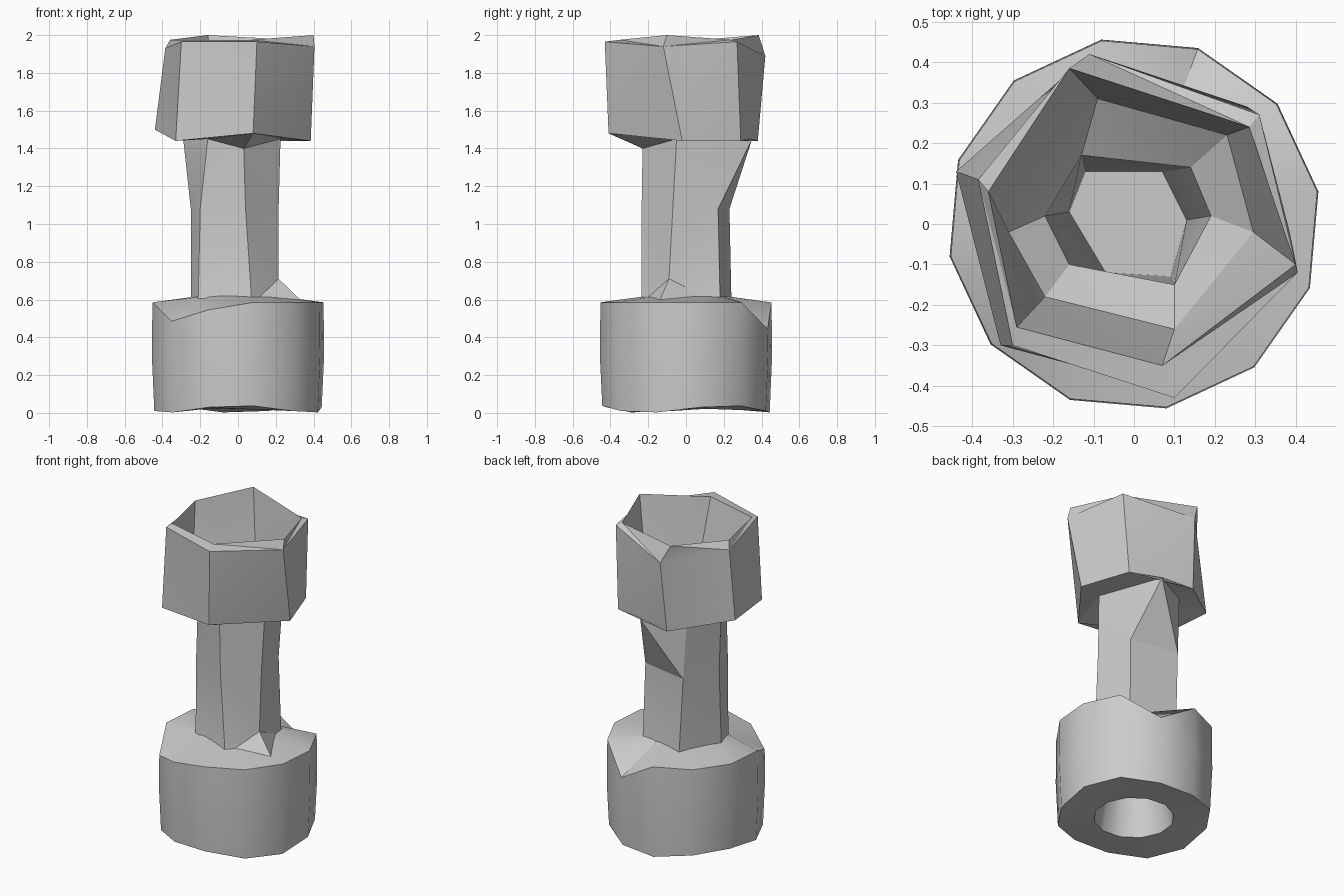
import bpy
import bmesh
import math

default_cube = bpy.data.objects.get("Cube")
if default_cube:
    bpy.data.objects.remove(default_cube, do_unlink=True)

# One plain grey for every part
grey = bpy.data.materials.new("plain grey")
grey.use_nodes = True
colour = (0.6, 0.6, 0.6, 1)
grey.diffuse_color = colour
grey.node_tree.nodes["Principled BSDF"].inputs["Base Color"].default_value = colour


def level(height, outline, **raised):
    """Ring of points at one height; keywords a..f give single corners their own height."""
    return [(x, y, raised.get(corner, height))
            for corner, (x, y) in zip("abcdef", outline)]


def round_level(radius, height, wave=0.0, dips=None):
    """Regular ring, uneven in height, with some corners dropped."""
    sides = 12
    ring = []
    for index in range(sides):
        angle = math.tau * index / sides + math.radians(10)
        drop = (dips or {}).get(index, 0)
        ring.append((radius * math.cos(angle), radius * math.sin(angle),
                     height + wave * math.sin(angle * 3) - drop))
    return ring


def loft(name, rings, cap_start=False, cap_end=False, smooth_angle=25):
    """Skin a series of rings with equal corner counts."""
    mesh = bpy.data.meshes.new(name)
    bm = bmesh.new()
    loops = [[bm.verts.new(point) for point in ring] for ring in rings]
    for lower, upper in zip(loops, loops[1:]):
        count = len(lower)
        for index in range(count):
            after = (index + 1) % count
            bm.faces.new((lower[index], lower[after], upper[after], upper[index]))
    if cap_start:
        bm.faces.new(list(reversed(loops[0])))
    if cap_end:
        bm.faces.new(loops[-1])
    bmesh.ops.triangulate(bm, faces=bm.faces[:], quad_method='SHORT_EDGE')
    bm.to_mesh(mesh)
    bm.free()
    mesh.materials.append(grey)
    part = bpy.data.objects.new(name, mesh)
    bpy.context.collection.objects.link(part)
    bpy.ops.object.select_all(action='DESELECT')
    part.select_set(True)
    bpy.context.view_layer.objects.active = part
    bpy.ops.object.shade_smooth_by_angle(angle=math.radians(smooth_angle))


# Base: chunky collar with a blind socket underneath and a deck with two dropped corners
loft("base_collar", [
    round_level(0.19, 0.26),
    round_level(0.235, 0.02),
    round_level(0.45, 0.02, wave=0.02),
    round_level(0.463, 0.3),
    round_level(0.46, 0.585, dips={2: 0.14, 7: 0.1, 8: 0.04}),
    round_level(0.2, 0.62),
], cap_start=True, smooth_angle=35)

# Neck: six-sided column with a fin on the deck, flaring into the head at the back
neck_skirt = level(0.57, [(-.22, -.14), (.07, -.25), (.36, -.15),
                          (.19, .19), (-.12, .25), (-.25, 0)])
neck_foot = level(0.62, [(-.21, -.13), (.07, -.235), (.215, -.09),
                         (.18, .18), (-.12, .24), (-.25, 0)], b=0.63, c=0.71)
neck_waist = level(1.08, [(-.2, -.14), (.04, -.235), (.215, -.07),
                          (.17, .17), (-.14, .23), (-.25, .02)])
neck_top = level(1.45, [(-.16, -.18), (.03, -.23), (.225, -.05),
                        (.08, .35), (-.16, .22), (-.29, .06)], b=1.4)
loft("neck", [neck_skirt, neck_foot, neck_waist, neck_top])

# Head: six-sided cup, from its underside over the rim and down to the bore mouth
underside = level(1.44, [(-.33, -.3), (.08, -.41), (.385, -.02),
                         (.28, .29), (-.13, .38), (-.44, .13)], b=1.48, f=1.5)
outer_rim = level(1.965, [(-.3, -.3), (.1, -.43), (.405, -.12),
                          (.31, .27), (-.11, .42), (-.385, .11)], c=1.94, e=1.89, f=1.93)
inner_rim = level(1.975, [(-.29, -.255), (.07, -.35), (.4, -.1),
                          (.285, .24), (-.16, .385), (-.36, .08)], c=2, e=2)
seat = level(1.53, [(-.22, -.18), (.1, -.26), (.295, -.02),
                    (.23, .22), (-.09, .31), (-.31, -.02)])
bore_mouth = level(1.45, [(-.16, -.1), (.1, -.15), (.19, .02),
                          (.14, .14), (-.13, .17), (-.22, .02)])
loft("head_underside", [neck_top, underside])
loft("head_cup", [underside, outer_rim, inner_rim, seat, bore_mouth])

# Bore: narrowing blind hole down the neck
bore_floor = level(0.4, [(-.07, -.12), (.09, -.13), (.13, .01),
                         (.07, .13), (-.12, .13), (-.16, .03)])
loft("neck_bore", [bore_mouth, bore_floor], cap_end=True)
